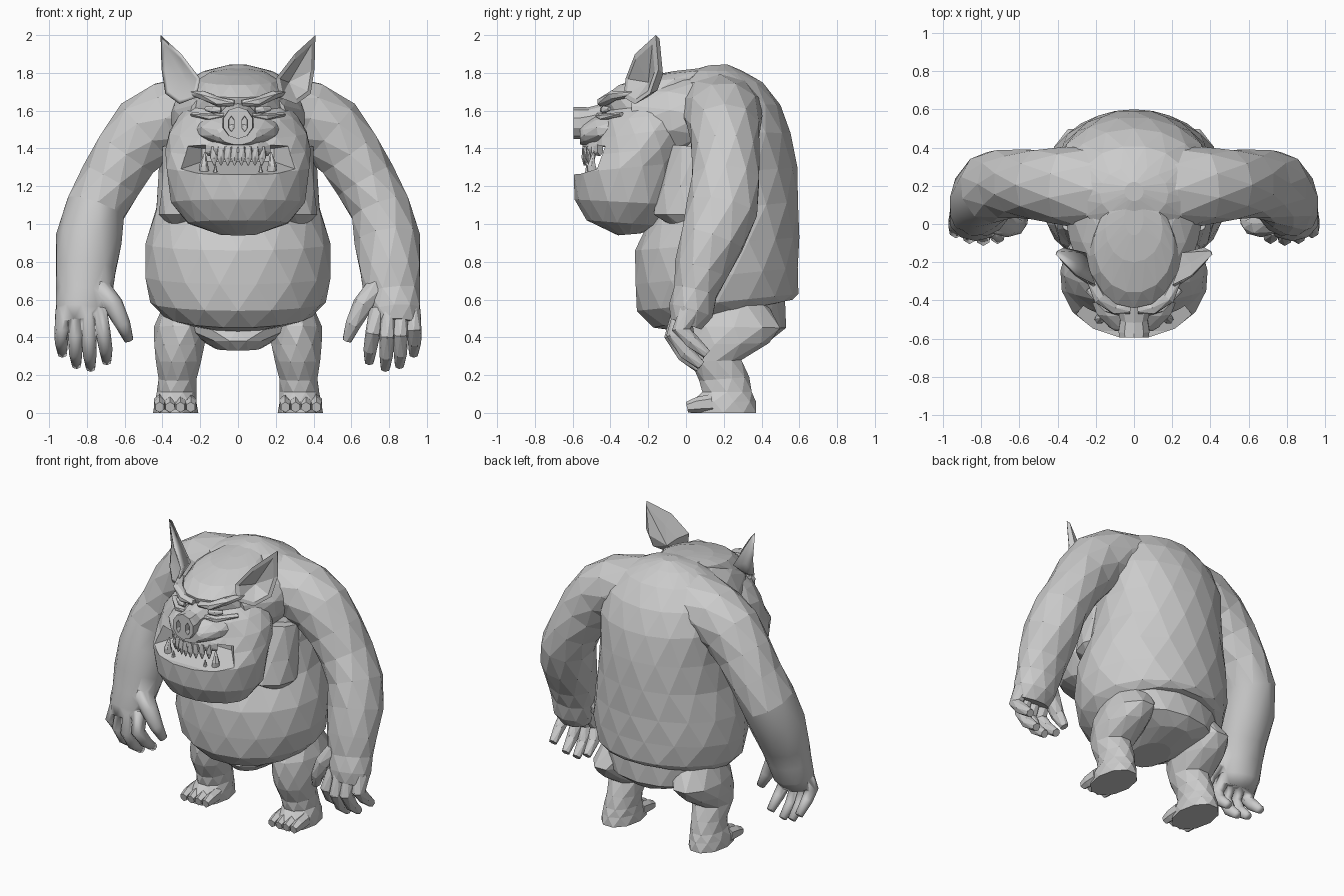
import bpy, bmesh, math
from mathutils import Vector as V

skin = bpy.data.materials.new("grey_skin")
skin.diffuse_color = (0.6, 0.6, 0.6, 1)


def make(name, verts, faces, smooth_below=None):
    me = bpy.data.meshes.new(name)
    me.from_pydata([tuple(v) for v in verts], [], faces)
    bm = bmesh.new()
    bm.from_mesh(me)
    bmesh.ops.recalc_face_normals(bm, faces=bm.faces)
    if smooth_below:
        for f in bm.faces:
            f.smooth = f.calc_center_median().z < smooth_below
    bm.to_mesh(me)
    bm.free()
    me.materials.append(skin)
    ob = bpy.data.objects.new(name, me)
    bpy.context.collection.objects.link(ob)
    return ob


def loft(name, rings, n=12, s=1, twist=True, smooth_below=None):
    """Skin of elliptical rings (centre, u, v); alternate rings turn half a step."""
    verts, faces = [], []
    for k, (c, u, v) in enumerate(rings):
        for i in range(n):
            a = 2 * math.pi * (i + (0.5 * (k % 2) if twist else 0)) / n
            p = c + u * math.sin(a) + v * math.cos(a)
            verts.append((p.x * s, p.y, p.z))
    for k in range(len(rings) - 1):
        for i in range(n):
            j = (i + 1) % n
            a, b, c, d = k * n + i, k * n + j, k * n + n + i, k * n + n + j
            if not twist:
                faces.append((a, b, d, c))
            elif k % 2 == 0:
                faces += [(a, b, c), (b, d, c)]
            else:
                faces += [(a, b, d), (a, d, c)]
    faces += [tuple(range(n)), tuple(range(len(verts) - n, len(verts)))]
    return make(name, verts, faces, smooth_below)


def slab(yf, zf, yb, zb, rx, cx=0):
    """Ring given by its front and back points and its half width."""
    f, b = V((cx, yf, zf)), V((cx, yb, zb))
    return (f + b) / 2, V((rx, 0, 0)), (f - b) / 2


def slabs(name, rows, **kw):
    return loft(name, [slab(*r) for r in rows], **kw)


def tube(name, rows, ref=(0, 1, 0), **kw):
    """Limb along a path of (x, y, z, half width, half depth along ref)."""
    pts, rings = [V(r[:3]) for r in rows], []
    for i, r in enumerate(rows):
        t = (pts[min(i + 1, len(pts) - 1)] - pts[max(i - 1, 0)]).normalized()
        w = V(ref)
        w = (w - t * w.dot(t)).normalized()
        rings.append((pts[i], t.cross(w) * r[3], w * r[4]))
    return loft(name, rings, **kw)


def volume(me):
    bm = bmesh.new()
    bm.from_mesh(me)
    v = abs(bm.calc_volume())
    bm.free()
    return v


def combine(base, part, op='UNION'):
    """Weld a part into the base (or carve it out); a failed weld leaves both as they were."""
    mod = base.modifiers.new("weld", 'BOOLEAN')
    mod.object, mod.operation, mod.solver = part, op, 'EXACT'
    bpy.context.view_layer.update()
    dg = bpy.context.evaluated_depsgraph_get()
    me = bpy.data.meshes.new_from_object(base.evaluated_get(dg))
    base.modifiers.clear()
    v, vb, vp = volume(me), volume(base.data), volume(part.data)
    good = max(vb, vp) * .99 < v < (vb + vp) * 1.01 if op == 'UNION' else vb * .6 < v < vb
    if good:
        base.data = me
    if good or op != 'UNION':
        bpy.data.objects.remove(part)


# Torso with the overhanging belly, pelvis and thick neck
body = slabs("body", [
    (-.02, .43, .45, .58, .30), (-.18, .45, .57, .60, .40), (-.26, .54, .595, .63, .465),
    (-.275, .68, .60, .77, .50), (-.27, .86, .60, .93, .49), (-.19, 1.04, .60, 1.12, .44),
    (-.12, 1.25, .59, 1.3, .42), (-.06, 1.5, .56, 1.48, .42), (-.05, 1.65, .50, 1.63, .38),
    (-.06, 1.75, .41, 1.75, .30), (.02, 1.81, .30, 1.81, .18), (.12, 1.84, .22, 1.845, .05)], n=16)
parts = [slabs("pelvis", [
    (.0, .33, .3, .35, .12), (-.05, .38, .46, .39, .20), (-.03, .45, .53, .45, .36),
    (.0, .62, .53, .62, .40)], n=14),
    tube("neck", [(0, .25, 1.58, .35, .23), (0, .08, 1.57, .37, .235), (0, -.08, 1.55, .345, .245),
                  (0, -.28, 1.53, .27, .225)], ref=(0, 0, 1), n=14)]

# Head from the jaw up to the crown, with the mouth carved out
head = slabs("head", [
    (-.36, .94, -.24, .95, .10), (-.53, 1.02, -.12, .99, .27), (-.59, 1.13, -.02, 1.1, .355),
    (-.60, 1.27, .02, 1.33, .385), (-.53, 1.36, .04, 1.42, .385), (-.49, 1.45, .05, 1.52, .37),
    (-.47, 1.54, .07, 1.60, .315), (-.42, 1.60, .08, 1.66, .26), (-.44, 1.67, .10, 1.71, .24),
    (-.36, 1.735, .14, 1.79, .21), (-.20, 1.785, .16, 1.82, .15), (-.06, 1.81, .12, 1.83, .05)], n=16)
profile = [(-.8, 1.25), (-.56, 1.265), (-.34, 1.33), (-.34, 1.40), (-.56, 1.43), (-.8, 1.44)]
verts = [(sx * (.19 + max(0, -.34 - y) * .85), y, z) for sx in (-1, 1) for y, z in profile]
combine(head, make("mouth_cutter", verts, [tuple(range(6)), tuple(range(6, 12))] +
                   [(i, (i + 1) % 6, 6 + (i + 1) % 6, 6 + i) for i in range(6)]), 'DIFFERENCE')
# Upper lip, gum and snout
combine(head, tube("muzzle", [(0, -.36, 1.50, .24, .10), (0, -.47, 1.49, .20, .085),
                              (0, -.54, 1.47, .13, .06), (0, -.56, 1.47, .10, .05)],
                   ref=(0, 0, 1), n=12))
tube("upper_gum", [(x, -.53 + x * x * 3, 1.40, .022, .04) for x in (-.16, -.1, 0, .1, .16)],
     ref=(0, 0, 1), n=6)
snout = tube("snout", [(0, -.42, 1.57, .10, .07), (0, -.50, 1.55, .075, .07),
                       (0, -.56, 1.535, .085, .085), (0, -.595, 1.535, .08, .085)],
             ref=(0, 0, 1), n=10, twist=False)

for s, side in ((1, "left"), (-1, "right")):
    sm = 1.1 if s < 0 else None          # one forearm, hand and ear are smooth
    # Nostril recess
    combine(snout, tube(side + "_nostril_cutter",
                        [(.035, -.55, 1.53, .015, .04), (.035, -.65, 1.53, .02, .045)],
                        ref=(0, 0, 1), n=6, s=s, twist=False), 'DIFFERENCE')

    # Brow ridge, lower eyelid and eye
    tube(side + "_brow", [(.02, -.445, 1.64, .018, .025), (.10, -.44, 1.645, .026, .035),
                          (.18, -.385, 1.68, .026, .035), (.24, -.27, 1.69, .015, .02)], n=6, s=s)
    tube(side + "_eyelid", [(.06, -.465, 1.575, .015, .02), (.14, -.435, 1.565, .02, .03),
                            (.24, -.34, 1.58, .012, .02)], n=6, s=s)
    tube(side + "_eye", [(.09, -.445, 1.605, .014, .012), (.13, -.435, 1.605, .02, .018),
                         (.17, -.405, 1.61, .012, .012)], n=6, s=s)

    # Teeth along the upper lip and jaw, with tusks
    for i in range(4):
        x = .018 + i * .036
        y = -.535 + x * x * 3
        tube(f"{side}_upper_tooth_{i}", [(x, y, 1.41, .023, .018), (x, y - .005, 1.35, .022, .014),
                                         (x, y - .005, 1.31, .003, .003)], n=5, s=s)
    tube(side + "_lower_tooth", [(.12, -.525, 1.25, .018, .016), (.12, -.525, 1.315, .003, .003)], n=5, s=s)
    tube(side + "_tusk", [(.175, -.49, 1.25, .028, .03), (.182, -.50, 1.31, .024, .024),
                          (.175, -.49, 1.38, .003, .003)], n=6, s=s)

    # Cupped ear with a rim
    edge = [V(p) for p in ((.41, -.16, 2.0), (.30, -.27, 1.90), (.20, -.32, 1.77), (.22, -.33, 1.67),
                           (.31, -.27, 1.635), (.385, -.19, 1.69), (.405, -.145, 1.82))]
    hollow, back = V((.27, -.20, 1.75)), V((.25, -.15, 1.74))
    inner = [p.lerp(V((.31, -.25, 1.76)), .2) for p in edge]
    rear = [p.lerp(back, .35) + V((.015, .025, 0)) for p in edge]
    rear[0] = V((.40, -.14, 1.98))
    m = len(edge)
    faces = []
    for i in range(m):
        j = (i + 1) % m
        faces += [(i, j, m + j, m + i), (m + i, m + j, 3 * m),
                  (i, j, 2 * m + j, 2 * m + i), (2 * m + i, 2 * m + j, 3 * m + 1)]
    make(side + "_ear", [(p.x * s, p.y, p.z) for p in edge + inner + rear + [hollow, back]],
         faces, 3 if s < 0 else None)

    # Chest fold
    parts.append(slabs(side + "_chest", [
        (-.06, .98, .05, 1.0, .08, .28), (-.18, 1.05, .2, 1.05, .18, .24),
        (-.15, 1.2, .2, 1.2, .18, .23), (-.08, 1.42, .2, 1.4, .16, .24)], n=10, s=s))

    # Arm from the shoulder slope down to the palm
    parts.append(tube(side + "_arm", [
        (.03, .17, 1.62, .16, .21), (.20, .18, 1.61, .185, .225), (.37, .20, 1.565, .20, .205),
        (.49, .205, 1.49, .195, .19), (.59, .21, 1.37, .18, .18), (.675, .21, 1.23, .165, .185),
        (.755, .19, 1.08, .165, .19), (.79, .14, .92, .175, .175), (.805, .08, .76, .165, .145),
        (.815, .05, .64, .15, .12), (.83, .025, .54, .14, .12), (.83, .0, .47, .12, .09)],
        n=10, s=s, smooth_below=sm))
    # Four curled fingers and a thumb
    for i, (x0, x1, z1, y) in enumerate(((.735, .70, .26, -.01), (.795, .785, .225, -.02),
                                         (.86, .86, .24, -.01), (.925, .935, .30, .02))):
        zm = .25 + z1 * .5
        parts.append(tube(f"{side}_finger_{i}", [
            (x0, y, .54, .043, .06), (x0 * .4 + x1 * .6, y - .045, zm + .04, .041, .05),
            (x1, y + .01, z1 + .08, .036, .04), (x1 - .005, y + .09, z1 + .012, .026, .026)],
            n=7, s=s, smooth_below=sm))
    parts.append(tube(side + "_thumb", [
        (.74, .02, .67, .06, .07), (.66, -.01, .57, .055, .06),
        (.61, -.01, .47, .042, .045), (.578, .02, .385, .026, .03)], n=7, s=s, smooth_below=sm))

    # Leg, foot and toes
    parts.append(slabs(side + "_leg", [
        (.08, .60, .42, .60, .15, .24), (.0, .46, .51, .45, .145, .30), (.0, .36, .44, .37, .14, .31),
        (.02, .27, .30, .28, .12, .315), (.07, .17, .335, .19, .105, .32),
        (.08, .11, .355, .11, .105, .325), (.03, .06, .37, .06, .115, .33),
        (.015, 0, .38, 0, .12, .33)], n=10, s=s))
    for i in range(4):
        x = .25 + i * .055
        tube(f"{side}_toe_{i}", [(x, .14, .05, .034, .05), (x, .06, .042, .034, .042),
                                 (x, .005, .03, .026, .028)], ref=(0, 0, 1), n=6, s=s, twist=False)

# Weld everything into one skin
combine(head, snout)
for part in parts + [head]:
    combine(body, part)
